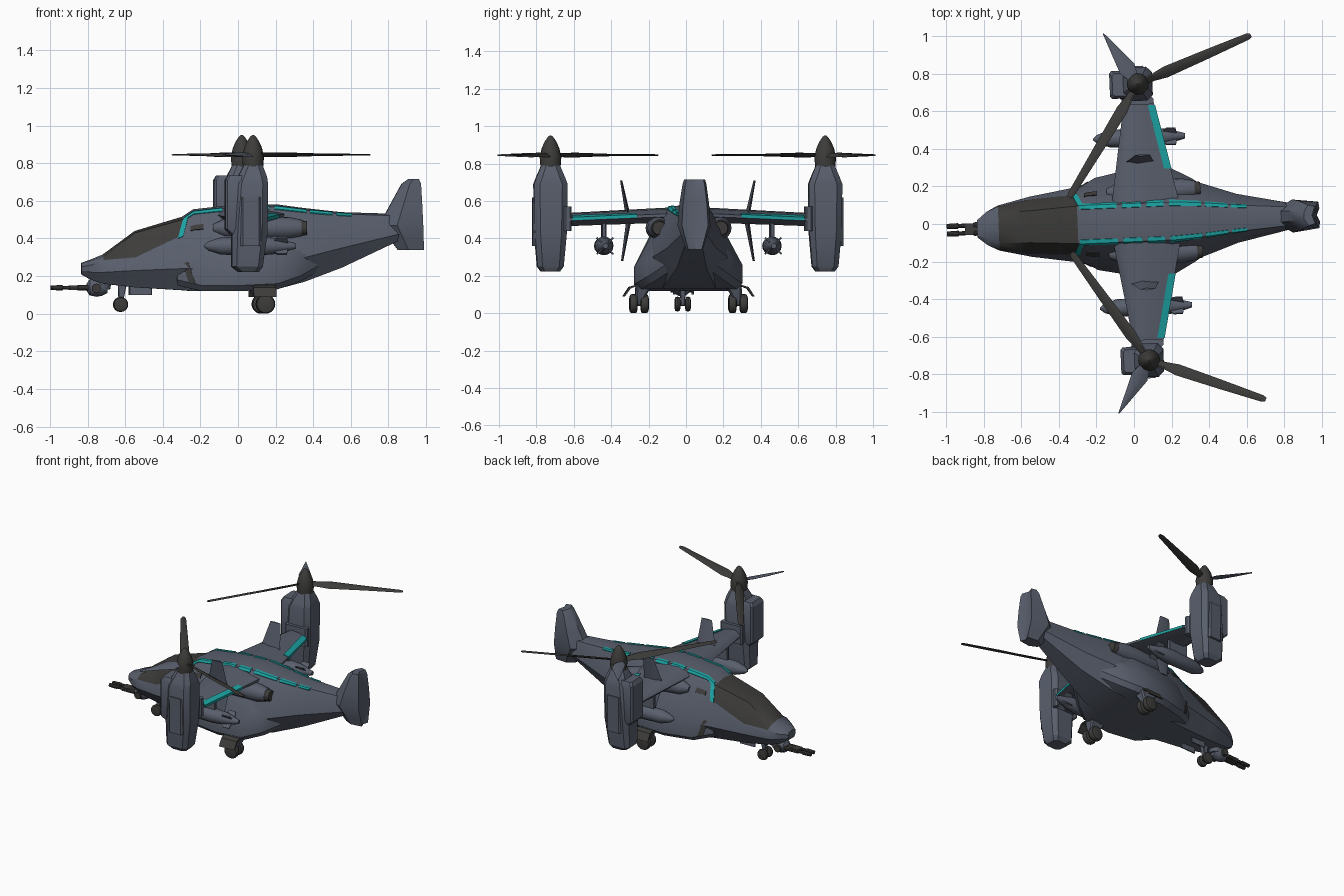
import bpy, bmesh, math
from mathutils import Vector, Matrix

if "Cube" in bpy.data.objects:
    bpy.data.objects.remove(bpy.data.objects["Cube"])

def material(name, rgb):
    m = bpy.data.materials.new(name)
    m.diffuse_color = (*rgb, 1)
    m.use_nodes = True
    m.node_tree.nodes["Principled BSDF"].inputs["Base Color"].default_value = m.diffuse_color
    return m

GREY = material("blue_grey_paint", (0.098, 0.113, 0.150))
DARK = material("dark_grey", (0.046, 0.045, 0.043))
TEAL = material("teal_trim", (0.012, 0.36, 0.36))

# The whole aircraft stands slightly turned about its rotor line
TURN = (Matrix.Translation((0.05, 0.01, 0)) @ Matrix.Rotation(math.radians(2.35), 4, 'Z')
        @ Matrix.Translation((-0.05, 0, 0)))

def loft(name, rings, mats, mirror=False, pick=None):
    """Skin a list of closed rings, cap both ends, optionally copy to the other side."""
    for side in ((1, -1) if mirror else (1,)):
        bm = bmesh.new()
        vs = [[bm.verts.new(TURN @ Vector((p[0], p[1] * side, p[2]))) for p in r] for r in rings]
        n = len(rings[0])
        for i in range(len(vs) - 1):
            for j in range(n):
                k = (j + 1) % n
                f = bm.faces.new((vs[i][j], vs[i][k], vs[i + 1][k], vs[i + 1][j]))
                if pick:
                    f.material_index = pick(i, j)
        bm.faces.new(vs[0])
        bm.faces.new(vs[-1])
        bmesh.ops.recalc_face_normals(bm, faces=bm.faces)
        me = bpy.data.meshes.new(name)
        bm.to_mesh(me)
        bm.free()
        for m in (mats if isinstance(mats, list) else [mats]):
            me.materials.append(m)
        full = name if not mirror else ("left_" if side > 0 else "right_") + name
        bpy.context.collection.objects.link(bpy.data.objects.new(full, me))

def lathe(name, prof, origin, axis, mat, mirror=False, n=16):
    """Turn a (distance, radius) profile about an axis."""
    a = 'xyz'.index(axis)
    rings = []
    for t, r in prof:
        ring = []
        for k in range(n):
            p = list(origin)
            p[a] += t
            p[(a + 1) % 3] += r * math.cos(2 * math.pi * k / n)
            p[(a + 2) % 3] += r * math.sin(2 * math.pi * k / n)
            ring.append(p)
        rings.append(ring)
    loft(name, rings, mat, mirror)

def rect(x0, x1, yc, hw, z, c=0.02):
    """Horizontal rectangle with cut corners."""
    return [(x0 + c, yc - hw, z), (x1 - c, yc - hw, z), (x1, yc - hw + c, z), (x1, yc + hw - c, z),
            (x1 - c, yc + hw, z), (x0 + c, yc + hw, z), (x0, yc + hw - c, z), (x0, yc - hw + c, z)]

def block(name, x0, x1, yc, hw, z0, z1, mat=GREY, mirror=False, c=0.004):
    loft(name, [rect(x0, x1, yc, hw, z, c) for z in (z0, z1)], mat, mirror)

# Fuselage stations: x, bottom z, width, its z, mid width, its z, shoulder width, its z, top z
HULL = [(-.835, .21, .045, .23, .045, .25, .035, .265, .27),
        (-.78, .18, .09, .22, .09, .26, .06, .285, .29),
        (-.72, .16, .12, .22, .115, .285, .08, .305, .315),
        (-.55, .14, .16, .23, .145, .30, .085, .43, .44),
        (-.30, .125, .20, .24, .16, .42, .10, .50, .515),
        (-.24, .12, .22, .24, .17, .44, .10, .54, .555),
        (0, .12, .24, .24, .19, .45, .10, .568, .582),
        (.2, .13, .24, .26, .19, .45, .10, .568, .582),
        (.35, .17, .20, .30, .16, .45, .09, .55, .562),
        (.55, .245, .13, .35, .11, .45, .07, .53, .54),
        (.88, .40, .06, .43, .055, .47, .045, .52, .53)]
# Sponson stations: x, outer y, bottom z, top z
SPONSON = [(-.33, .17, .15, .34), (-.2, .245, .12, .42), (0, .285, .12, .42),
           (.2, .285, .13, .42), (.32, .22, .17, .40), (.45, .12, .24, .40)]

def hull_half(r):
    x, zb, w, zl, wm, zm, ws, zs, zt = r
    return [(x, 0, zb), (x, w * .6, zb), (x, w, zl), (x, wm, zm), (x, ws, zs), (x, 0, zt)]

def sponson_half(r):
    x, y, zb, zt = r
    return [(x, .05, zb), (x, y - .03, zb), (x, y, zb + .03), (x, y, zb + .13), (x, y * .7, zt), (x, .05, zt)]

def on_skin(table, half, x, u, out):
    """Point on a lofted skin at station x and half-ring position u, pushed outwards."""
    i = max(k for k in range(len(table) - 1) if table[k][0] <= x or k == 0)
    a, b = table[i], table[i + 1]
    t = (x - a[0]) / (b[0] - a[0])
    ring = [Vector(p) for p in half([p + (q - p) * t for p, q in zip(a, b)])]
    j = min(int(u), 4)
    p = ring[j].lerp(ring[j + 1], u - j)
    return p + Vector((0, p.y, p.z - .33)).normalized() * out

def plate(name, table, half, rows, mat):
    """Thin plate lying on a skin; rows hold (x, u) pairs."""
    loft(name, [[on_skin(table, half, x, u, .005) for x, u in r]
                + [on_skin(table, half, x, u, -.003) for x, u in reversed(r)] for r in rows], mat, True)

# Fuselage with dark canopy faces
rings = []
for r in HULL:
    h = hull_half(r)
    rings.append(h + [(x, -y, z) for x, y, z in h[4:0:-1]])
loft("fuselage", rings, [GREY, DARK], pick=lambda i, j: int(i in (2, 3) and 3 <= j <= 6))
loft("sponson", [sponson_half(r) for r in SPONSON], GREY, True)

# Teal trim along the shoulders, and up the rear of the canopy
for k, (a, b) in enumerate([(-.29, -.09), (-.06, .04), (.07, .16), (.19, .36), (.38, .50), (.52, .60)]):
    n = 8
    plate(f"shoulder_stripe_{k}", HULL, hull_half,
          [[(a + (b - a) * i / n, u) for u in (3.87, 4, 4.2)] for i in range(n + 1)], TEAL)
plate("canopy_stripe", HULL, hull_half,
      [[(-.325 + .03 * (u - 3) + d, u) for d in (0, .028)] for u in (2.95, 3.3, 3.6, 4)], TEAL)

# Dark side openings
plate("intake_opening", SPONSON, sponson_half,
      [[(-.235 - .055 * (u - 2) / 1.6 + d, u) for d in (-.035, 0)] for u in (2.05, 2.6, 3, 3.6)], DARK)
plate("side_window", HULL, hull_half,
      [[(-.26 + d, u) for d in (0, .03, .07)] for u in (3.05, 3.3)], DARK)

# Engines beside the spine
lathe("engine", [(-.2, .02), (-.14, .05), (0, .062), (.2, .06), (.27, .045)], (.06, .165, .455), 'x', GREY, True)
lathe("engine_exhaust", [(0, .042), (.03, .036)], (.33, .165, .455), 'x', DARK, True)

# Wings
def wing_row(y):
    t = (y - .1) / .56
    return -.115 + .09 * t, .245 - .12 * t, .525 - .025 * t, .08 - .01 * t

def wing_ring(y):
    a, b, z, t = wing_row(y)
    c = b - a
    return [(a + c * f, y, z + t * g) for f, g in
            [(0, 0), (.08, .28), (.28, .5), (.6, .42), (1, .1), (1, -.1), (.55, -.5), (.2, -.45), (.06, -.25)]]

loft("wing", [wing_ring(.1), wing_ring(.66)], GREY, True)
stripe = []
for y in (.28, .62):
    a, b, z, t = wing_row(y)
    w = .035
    g = .1 + .32 * w / (.4 * (b - a))
    stripe.append([(b - w, y, z + t * g + .004), (b + .004, y, z + t * .1 + .004),
                   (b + .004, y, z - t * .08), (b - w, y, z + t * .1)])
loft("wing_stripe", stripe, TEAL, True)
block("wing_tip_fitting", -.04, .13, .645, .02, .44, .57, GREY, True, .01)

# Fins above and below each wing
def fin_ring(x0, x1, y, z, h):
    return [(x0, y, z), (x0 * .6 + x1 * .4, y - h, z), (x1, y, z), (x0 * .6 + x1 * .4, y + h, z)]
loft("upper_fin", [fin_ring(-.04, .12, .315, .50, .014), fin_ring(.02, .10, .357, .71, .006)], GREY, True)
loft("lower_fin", [fin_ring(-.02, .13, .315, .50, .014), fin_ring(.03, .10, .352, .28, .006)], GREY, True)

# Pods hung under the wings
lathe("pod", [(-.25, .005), (-.225, .025), (-.16, .046), (.05, .05), (.14, .042), (.24, .014)],
      (.05, .45, .36), 'x', GREY, True)
block("pod_pylon", -.05, .11, .45, .012, .39, .51, GREY, True)
for k in range(4):
    a = math.pi / 4 + k * math.pi / 2
    d, s = Vector((0, math.cos(a), math.sin(a))), Vector((0, -math.sin(a), math.cos(a))) * .004
    c = Vector((0, .45, .36))
    tri = [Vector((.14, 0, 0)) + c, Vector((.19, 0, 0)) + d * .062 + c,
           Vector((.24, 0, 0)) + d * .062 + c, Vector((.25, 0, 0)) + c]
    loft(f"pod_fin_{k}", [[p + s for p in tri], [p - s for p in tri]], GREY, True)

# Tilting nacelles
NY = .735
loft("nacelle", [rect(x0, x1, NY, hw, z, c) for z, x0, x1, hw, c in
                 [(.222, -.03, .08, .05, .02), (.25, -.065, .10, .07, .025), (.43, -.065, .125, .086, .03),
                  (.69, -.045, .128, .09, .03), (.73, -.03, .122, .075, .03), (.79, .0, .10, .05, .025)]], GREY, True)
loft("nacelle_intake_box", [rect(x0, .02, NY, hw, z, .012) for z, x0, hw in
                            [(.42, -.07, .06), (.45, -.10, .074), (.71, -.10, .074), (.735, -.085, .06)]], GREY, True)
block("nacelle_panel", -.02, .09, NY + .08, .016, .36, .62, GREY, True, .012)
lathe("spinner", [(0, .054), (.05, .058), (.10, .047), (.135, .031), (.16, .014), (.168, .003)],
      (.05, NY, .783), 'z', DARK, True, 20)

# Rotor blades: two long dark ones and one short tapered grey one
def blade(name, deg, rows, mat):
    a = math.radians(deg)
    d, e = Vector((math.cos(a), math.sin(a), 0)), Vector((-math.sin(a), math.cos(a), 0))
    rings = []
    for r, chord, twist in rows:
        c = Vector((.05, NY, .845)) + d * r
        w = (e * math.cos(twist) + Vector((0, 0, math.sin(twist)))) * chord / 2
        up = Vector((0, 0, .007 if r < .3 else .004))
        rings.append([c - w, c - w * .3 + up, c + w * .5 + up, c + w, c + w * .5 - up, c - w * .3 - up])
    loft(name, rings, mat, True)

for nm, deg, length in (("rear_blade", 21, .655), ("inner_blade", -123.5, .705)):
    blade(nm, deg, [(.03, .04, .5), (.09, .045, .5), (.16, .066, .4), (.4, .052, .2), (length - .02, .036, .1),
                    (length, .022, .1)], DARK)
blade("short_blade", 122, [(.03, .05, .3), (.10, .095, .25), (.2, .055, .2), (.325, .006, .1)], GREY)

# Tail
def tail_ring(z, x0, x1, h):
    m = x0 + (x1 - x0) * .4
    return [(x0, -h * .35, z), (m, -h, z), (x1, -h * .8, z), (x1 - .015, 0, z), (x1, h * .8, z), (m, h, z), (x0, h * .35, z)]
loft("tail_fin", [tail_ring(*r) for r in
                  [(.34, .85, .988, .045), (.40, .805, .986, .065), (.47, .75, .983, .088),
                   (.58, .81, .978, .08), (.69, .87, .972, .064), (.715, .905, .962, .056)]], GREY)

# Main wheels and legs
for k, y in enumerate((.235, .295)):
    lathe(f"main_wheel_{k}", [(-.022, .032), (-.018, .046), (-.008, .051), (.008, .051), (.018, .046), (.022, .032)],
          (.135, y, .051), 'y', DARK, True, 20)
lathe("main_axle", [(-.05, .012), (.05, .012)], (.135, .265, .051), 'y', DARK, True, 8)
loft("main_leg", [rect(.12, .155, .265, .01, .045, .004), rect(.09, .18, .255, .03, .10, .01),
                  rect(.04, .2, .23, .05, .18, .01)], GREY, True)
loft("wheel_door", [[(x, .285, .15), (x, .32, .14), (x, .352, .09), (x, .342, .09), (x, .312, .132), (x, .285, .142)]
                    for x in (.07, .19)], DARK, True)

# Nose wheels and strut
lathe("nose_wheel", [(-.015, .025), (-.012, .036), (0, .04), (.012, .036), (.015, .025)], (-.625, .028, .049), 'y', DARK, True)
lathe("nose_axle", [(-.03, .01), (.03, .01)], (-.625, 0, .049), 'y', DARK, False, 8)
loft("nose_strut", [rect(-.635, -.615, 0, .01, .045, .003), rect(-.64, -.59, 0, .02, .17, .003)], GREY)
block("nose_wheel_door", -.58, -.46, .05, .004, .10, .16, GREY, True, .002)

# Chin gun turret with twin barrels
lathe("gun_turret", [(-.05, .02), (-.035, .042), (0, .05), (.03, .045), (.06, .03)], (-.755, 0, .14), 'x', GREY)
lathe("turret_mount", [(0, .04), (.06, .05)], (-.72, 0, .13), 'z', GREY)
lathe("turret_trunnion", [(-.06, .025), (.06, .025)], (-.755, 0, .135), 'y', DARK, False, 12)
lathe("gun_barrel", [(-.2, .013), (-.14, .015), (-.135, .011), (-.06, .011), (-.055, .016), (0, .016)],
      (-.796, .02, .138), 'x', DARK, True, 10)
block("gun_cradle", -.90, -.78, 0, .03, .125, .15, DARK)

# Shade smoothly but keep sharp edges
bpy.ops.object.select_all(action='SELECT')
bpy.context.view_layer.objects.active = bpy.context.collection.objects[0]
bpy.ops.object.shade_smooth_by_angle(angle=math.radians(30))
